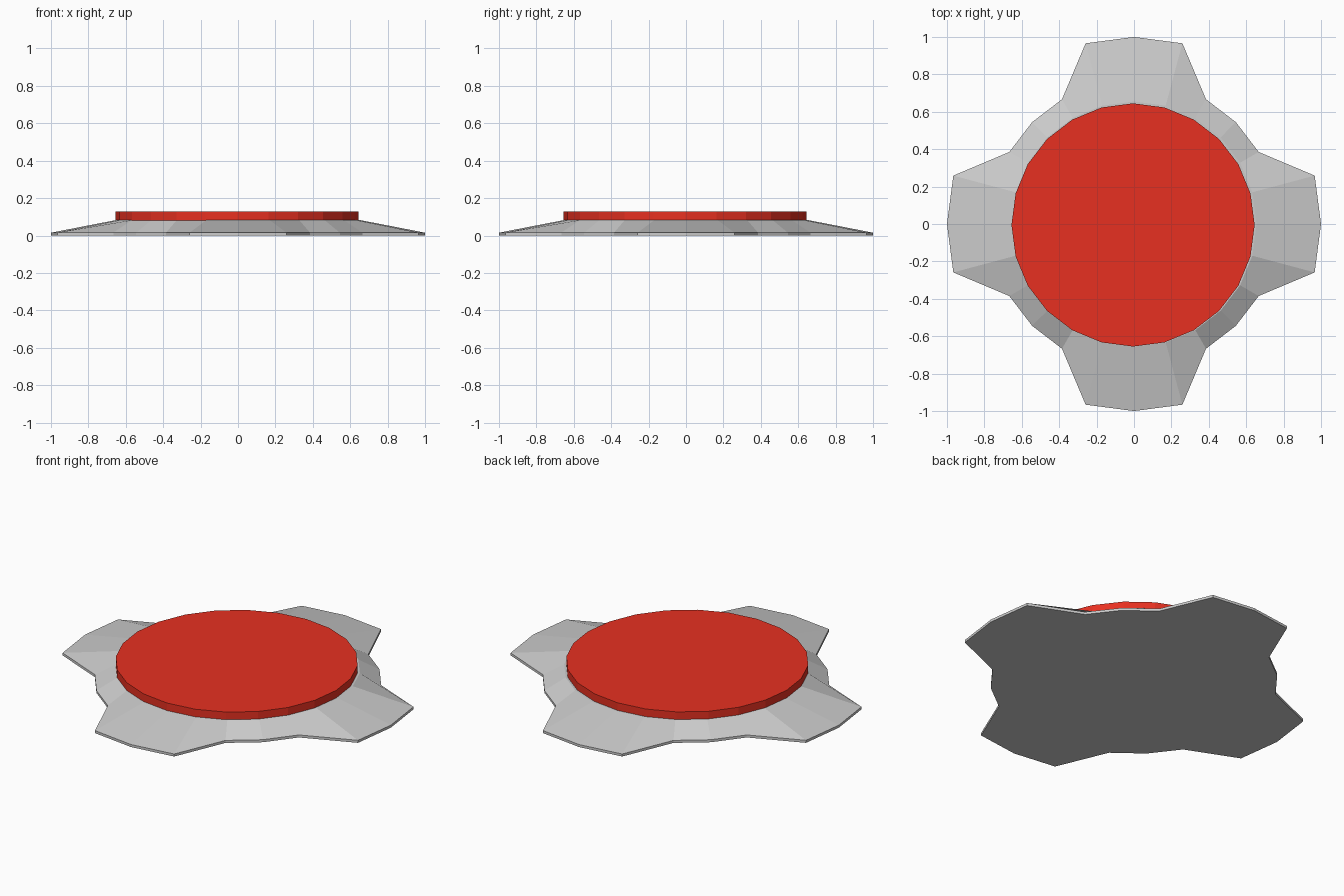
import bpy
import bmesh
from math import cos, sin, radians

if "Cube" in bpy.data.objects:
    bpy.data.objects.remove(bpy.data.objects["Cube"])

SIDES = 24


def ring(bm, radii, z, cx=0.0, cy=0.0):
    step = 360 / SIDES
    return [bm.verts.new((cx + r * cos(radians(i * step)), cy + r * sin(radians(i * step)), z))
            for i, r in enumerate(radii)]


def loft(name, sections):
    """Join stacked rings into a closed, flat-shaded solid."""
    bm = bmesh.new()
    rings = [ring(bm, *s) for s in sections]
    for lo, hi in zip(rings, rings[1:]):
        for i in range(SIDES):
            j = (i + 1) % SIDES
            bm.faces.new((lo[i], lo[j], hi[j], hi[i]))
    bm.faces.new(rings[0][::-1])
    bm.faces.new(rings[-1])
    bmesh.ops.recalc_face_normals(bm, faces=bm.faces)
    mesh = bpy.data.meshes.new(name)
    bm.to_mesh(mesh)
    bm.free()
    obj = bpy.data.objects.new(name, mesh)
    bpy.context.collection.objects.link(obj)
    return obj


# Four-lobed base: three of every six rim points reach out to form a lobe
lobed = [1.0 if i % 6 in (0, 1, 5) else 0.77 for i in range(SIDES)]
loft("lobed_base", [(lobed, 0.0), (lobed, 0.015), ([0.655] * SIDES, 0.082)])

# Red disc on top, very slightly off centre
disc = loft("red_disc", [([0.65] * SIDES, 0.08, -0.005, -0.005),
                         ([0.65] * SIDES, 0.127, -0.005, -0.005)])
red = bpy.data.materials.new("red")
red.diffuse_color = (0.8, 0.03, 0.015, 1)
red.use_nodes = True
red.node_tree.nodes["Principled BSDF"].inputs["Base Color"].default_value = red.diffuse_color
disc.data.materials.append(red)
